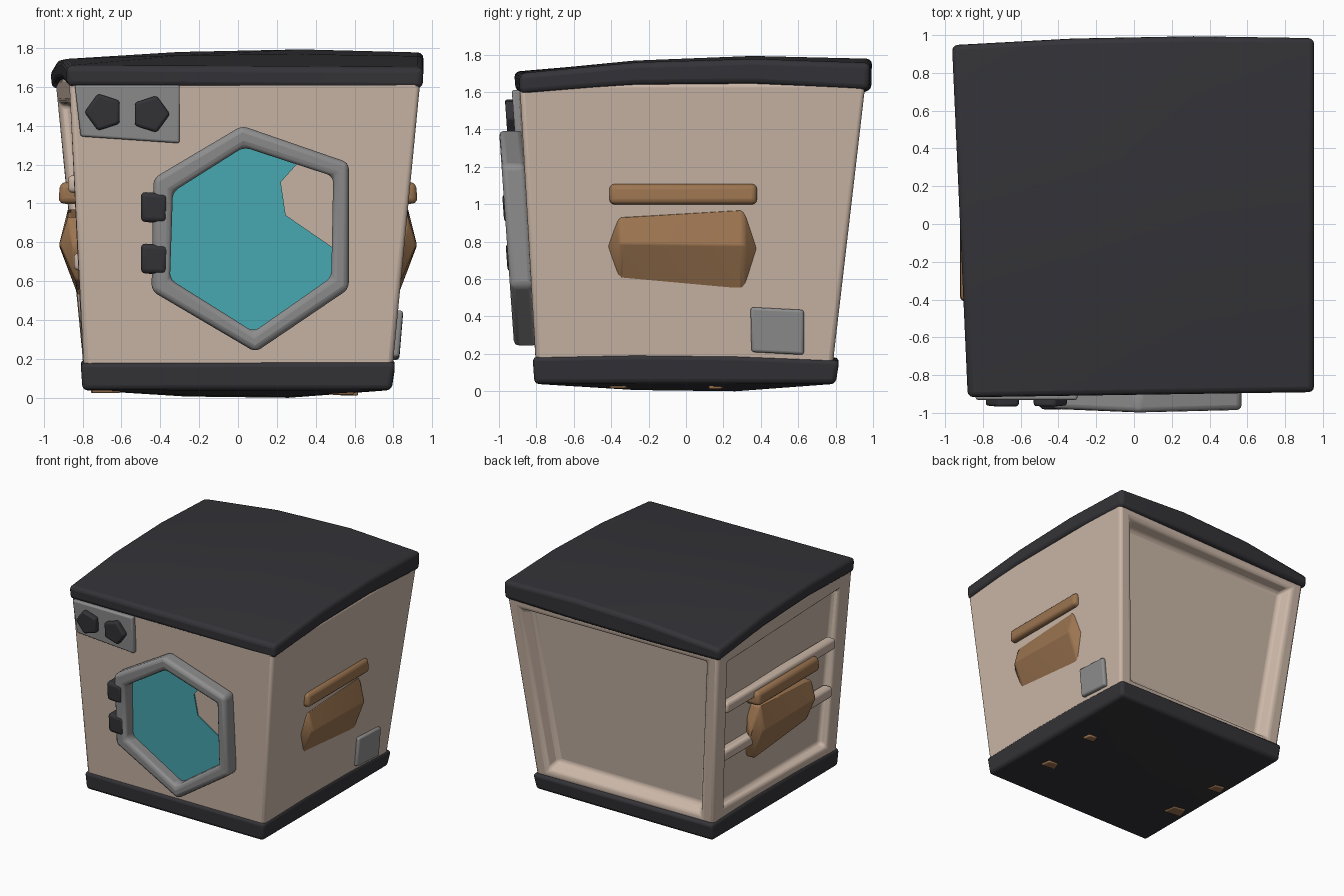
import bpy, bmesh, math

if "Cube" in bpy.data.objects:
    bpy.data.objects.remove(bpy.data.objects["Cube"], do_unlink=True)


def material(name, r, g, b):
    m = bpy.data.materials.new(name)
    m.use_nodes = True
    m.diffuse_color = (r, g, b, 1)
    bsdf = m.node_tree.nodes["Principled BSDF"]
    bsdf.inputs["Base Color"].default_value = (r, g, b, 1)
    bsdf.inputs["Roughness"].default_value = 0.7
    return m


beige = material("beige", 0.60, 0.475, 0.39)
dark = material("charcoal", 0.034, 0.034, 0.04)
grey = material("grey", 0.27, 0.27, 0.27)
teal = material("teal", 0.07, 0.42, 0.47)
brown = material("brown", 0.33, 0.175, 0.08)


def finish(bm, name, mat, bevel=0.0):
    """Turn a bmesh into a bevelled, smooth-shaded object."""
    bmesh.ops.recalc_face_normals(bm, faces=bm.faces)
    me = bpy.data.meshes.new(name)
    bm.to_mesh(me)
    bm.free()
    me.materials.append(mat)
    ob = bpy.data.objects.new(name, me)
    bpy.context.collection.objects.link(ob)
    if bevel:
        mod = ob.modifiers.new("soft_edges", "BEVEL")
        mod.width = bevel
        mod.segments = 3
        mod.limit_method = "ANGLE"
        mod.angle_limit = math.radians(30)
    bpy.ops.object.select_all(action="DESELECT")
    ob.select_set(True)
    bpy.context.view_layer.objects.active = ob
    bpy.ops.object.shade_smooth_by_angle(angle=math.radians(32))
    return ob


def blend(corners, u, v):
    """Bilinear mix of front-left, front-right, back-right, back-left."""
    w = [(1 - u) * (1 - v), (1 + u) * (1 - v), (1 + u) * (1 + v), (1 - u) * (1 + v)]
    return [sum(k * c[i] for k, c in zip(w, corners)) / 4 for i in range(3)]


def warped_box(low, high, cuts=0, bulge=None):
    """Box between two corner quads, subdivided and bulged by a rule."""
    bm = bmesh.new()
    bmesh.ops.create_cube(bm, size=2)
    if cuts:
        bmesh.ops.subdivide_edges(bm, edges=bm.edges[:], cuts=cuts, use_grid_fill=True)
    for vert in bm.verts:
        u, v, w = vert.co
        a, b = blend(low, u, v), blend(high, u, v)
        t = (w + 1) / 2
        p = [a[i] + (b[i] - a[i]) * t for i in range(3)]
        if bulge:
            p = [p[i] + d for i, d in enumerate(bulge(u, v, w))]
        vert.co = p
    return bm


def front(z, off):
    """Depth of the sloping front wall, pushed out by off."""
    return -0.794 - 0.07 * z - off


def plate(name, outline, off, mat, bevel=0.0, sink=-0.03):
    """Slab on the front wall from an (x, z) outline."""
    bm = bmesh.new()
    rings = [[bm.verts.new((x, front(z, o), z)) for x, z in outline] for o in (off, sink)]
    n = len(outline)
    for ring in rings:
        bm.faces.new(ring)
    for i in range(n):
        j = (i + 1) % n
        bm.faces.new((rings[0][i], rings[0][j], rings[1][j], rings[1][i]))
    return finish(bm, name, mat, bevel)


def hull(name, points, mat, bevel):
    bm = bmesh.new()
    for p in points:
        bm.verts.new(p)
    bmesh.ops.convex_hull(bm, input=bm.verts[:])
    bmesh.ops.dissolve_limit(bm, angle_limit=0.03, verts=bm.verts[:], edges=bm.edges[:])
    return finish(bm, name, mat, bevel)


# Tapered body with recessed back and right panels
bm = warped_box(
    [(-0.79, -0.8, 0.1), (0.79, -0.8, 0.1), (0.79, 0.78, 0.1), (-0.79, 0.78, 0.1)],
    [(-0.87, -0.9, 1.65), (0.94, -0.89, 1.65), (0.94, 0.96, 1.65), (-0.94, 0.93, 1.65)])
bm.normal_update()
panels = [(max(bm.faces, key=lambda f: f.normal.y), 0.15, 0.06, 0.1),
          (min(bm.faces, key=lambda f: f.normal.x), 0.2, 0.02, 0.07)]
for face, margin, slope, depth in panels:
    bmesh.ops.inset_region(bm, faces=[face], thickness=margin)
    bmesh.ops.inset_region(bm, faces=[face], thickness=slope, depth=-depth)
finish(bm, "body", beige, 0.025)


# Top and bottom covers
def top_bulge(u, v, w):
    arch = 0.045 * (1 - v * v)
    lift = arch + 0.05 * (1 - u * u) * (1 + v) / 2 if w > 0 else arch
    return 0, 0.025 * (1 - u * u) * max(v, 0), lift


top = warped_box(
    [(-0.88, -0.91, 1.6), (0.95, -0.89, 1.59), (0.95, 0.98, 1.61), (-0.96, 0.94, 1.59)],
    [(-0.88, -0.92, 1.71), (0.955, -0.89, 1.7), (0.955, 0.985, 1.755), (-0.965, 0.95, 1.69)],
    2, top_bulge)
finish(top, "top_cover", dark, 0.03)


def base_bulge(u, v, w):
    dip = 0.042 * (1 - u * u) * (1 - v * v) * (1 + 0.3 * (u + v))
    return 0, 0, -dip if w < 0 else 0.02 * (1 - v * v)


base = warped_box(
    [(-0.8, -0.81, 0.04), (0.79, -0.81, 0.04), (0.79, 0.8, 0.04), (-0.8, 0.8, 0.04)],
    [(-0.81, -0.82, 0.18), (0.81, -0.82, 0.185), (0.81, 0.82, 0.165), (-0.81, 0.82, 0.18)],
    2, base_bulge)
finish(base, "bottom_cover", dark, 0.025)

# Door ring
outer = [(0.02, 1.4), (0.57, 1.21), (0.57, 0.56), (0.09, 0.235), (-0.445, 0.55), (-0.435, 1.13)]
inner = [(0.03, 1.29), (0.49, 1.14), (0.48, 0.62), (0.08, 0.34), (-0.35, 0.61), (-0.335, 1.06)]
bm = bmesh.new()
loops = [[bm.verts.new((x, front(z, o), z)) for x, z in pts]
         for pts, o in ((outer, -0.02), (outer, 0.108), (inner, 0.108), (inner, -0.02))]
for a, b in zip(loops, loops[1:] + loops[:1]):
    for i in range(6):
        j = (i + 1) % 6
        bm.faces.new((a[i], a[j], b[j], b[i]))
finish(bm, "door_ring", grey, 0.03)

# Glass, with the notch where the wall shows
glass = [(0.03, 1.31), (0.31, 1.21), (0.22, 1.11), (0.245, 0.94), (0.5, 0.765),
         (0.5, 0.61), (0.08, 0.32), (-0.37, 0.6), (-0.355, 1.07)]
plate("door_glass", glass, 0.008, teal, 0, -0.001)

# Hinges
for name, z in (("upper_hinge", 0.98), ("lower_hinge", 0.715)):
    plate(name, [(-0.5, z + 0.08), (-0.36, z + 0.07), (-0.365, z - 0.08), (-0.5, z - 0.075)],
          0.115, dark, 0.025)

# Control panel and five-sided knobs
plate("control_panel", [(-0.84, 1.61), (-0.3, 1.61), (-0.3, 1.31), (-0.81, 1.345)],
      0.025, grey, 0.012)
for name, x, z, turn in (("left_knob", -0.45, 1.46, 0), ("right_knob", -0.69, 1.47, 180)):
    ring = [math.radians(turn + 72 * i) for i in range(5)]
    plate(name, [(x + 0.1 * math.cos(a), z + 0.1 * math.sin(a)) for a in ring],
          0.065, dark, 0.015)

# Handles on both sides
for side, s in (("left", 1), ("right", -1)):
    bar = [(s * x, y, z + dz)
           for y, z in ((-0.41, 1.05), (0.38, 1.05))
           for x, dz in ((0.79, -0.055), (0.79, 0.06), (0.925, -0.05), (0.915, 0.06))]
    hull(side + "_handle_bar", bar, brown, 0.03)
    grip = [(s * x, y, z) for x, y, z in (
        (0.92, -0.35, 0.79), (0.92, 0.31, 0.78), (0.84, -0.43, 0.77), (0.84, 0.39, 0.76),
        (0.875, -0.36, 0.93), (0.875, 0.31, 0.97), (0.835, -0.36, 0.6), (0.825, 0.31, 0.53),
        (0.75, -0.36, 0.93), (0.75, 0.31, 0.97), (0.75, -0.36, 0.6), (0.75, 0.31, 0.53))]
    hull(side + "_handle_grip", grip, brown, 0.015)

# Rails across the right recess
for name, z, x in (("upper_rail", 1.1, -0.85), ("lower_rail", 0.7, -0.82)):
    rail = [(x + dx, y, z + dz) for y in (-0.68, 0.72) for dx in (-0.025, 0.06) for dz in (-0.045, 0.045)]
    hull(name, rail, beige, 0.025)

# Small plate on the left wall
tag = [(x + lean, y, z) for y, z, lean in
       ((0.345, 0.45, 0.02), (0.63, 0.435, 0.02), (0.63, 0.195, 0), (0.35, 0.21, 0)) for x in (0.77, 0.83)]
hull("side_plate", tag, grey, 0.015)

# Small feet peeking from the base
for i, (x, y, z, r) in enumerate(((0.57, 0.16, 0.011, 0.05), (0.54, -0.36, 0.015, 0.06),
                                  (-0.7, 0.17, 0.024, 0.06), (-0.68, -0.3, 0.024, 0.075))):
    foot = [(x + dx * r, y + dy * r * 0.8, z + dz)
            for dx, dy in ((-1, -0.7), (1, -1), (0.8, 0.8), (-0.6, 1)) for dz in (0, 0.06)]
    hull("foot_%d" % (i + 1), foot, brown, 0.01)
